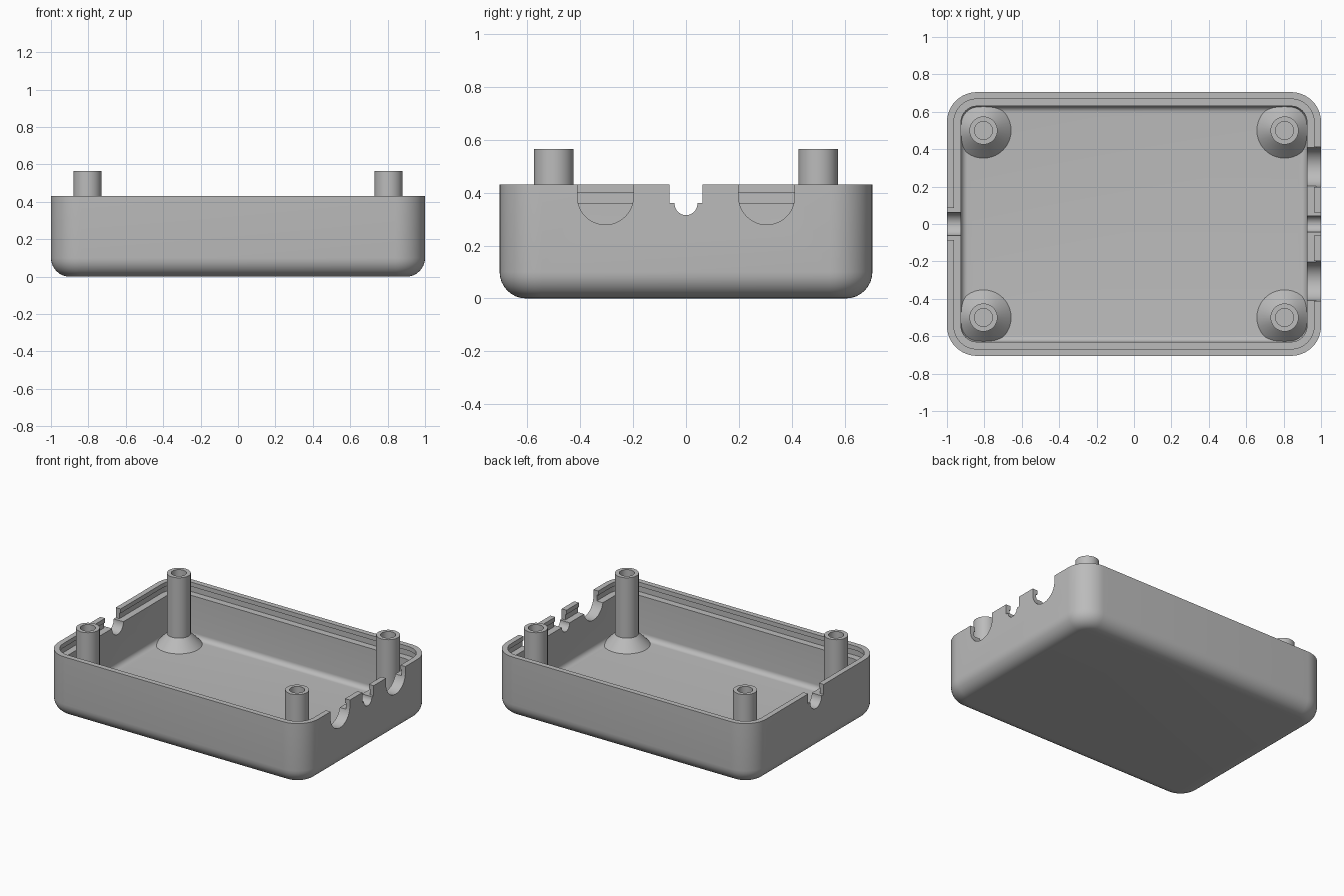
import bpy, bmesh, math
from mathutils import Matrix

cube = bpy.data.objects.get("Cube")
if cube:
    bpy.data.objects.remove(cube, do_unlink=True)

grey = bpy.data.materials.new("light grey plastic")
grey.use_nodes = True
COLOUR = (0.5, 0.5, 0.5, 1)
grey.diffuse_color = COLOUR
grey.node_tree.nodes["Principled BSDF"].inputs["Base Color"].default_value = COLOUR

HALF_X, HALF_Y, CORNER = 1.0, 0.705, 0.16
RIM, LEDGE, FLOOR, WALL = 0.43, 0.36, 0.07, 0.075


def make_object(name, bm):
    bmesh.ops.recalc_face_normals(bm, faces=bm.faces)
    mesh = bpy.data.meshes.new(name)
    bm.to_mesh(mesh)
    bm.free()
    mesh.materials.append(grey)
    obj = bpy.data.objects.new(name, mesh)
    bpy.context.collection.objects.link(obj)
    return obj


def loft(bm, rings):
    """Skin closed rings of points and cap both ends."""
    rows = [[bm.verts.new(p) for p in ring] for ring in rings]
    for a, b in zip(rows, rows[1:]):
        for i in range(len(a)):
            j = (i + 1) % len(a)
            bm.faces.new((a[i], a[j], b[j], b[i]))
    bm.faces.new(rows[0])
    bm.faces.new(rows[-1])


def rounded_ring(inset, z, steps=12):
    """Rounded rectangle, moved inwards from the outer wall."""
    r = CORNER - inset
    points = []
    for k, (sx, sy) in enumerate(((1, 1), (-1, 1), (-1, -1), (1, -1))):
        for i in range(steps + 1):
            a = math.pi / 2 * (k + i / steps)
            points.append((sx * (HALF_X - CORNER) + r * math.cos(a),
                           sy * (HALF_Y - CORNER) + r * math.sin(a), z))
    return points


def smooth(obj):
    bpy.ops.object.select_all(action='DESELECT')
    obj.select_set(True)
    bpy.context.view_layer.objects.active = obj
    bpy.ops.object.shade_smooth_by_angle(angle=math.radians(30))


# Shell: rounded underside, stepped rim with a shallow groove, filleted floor
def fillet(radius, inset, z, steps=8):
    return [(inset + radius * (1 - math.sin(a)), z + radius * (1 - math.cos(a)))
            for a in (math.pi / 2 * i / steps for i in range(steps + 1))]


profile = fillet(0.1, 0, 0)
profile += [(0, RIM), (0.037, RIM), (0.037, 0.4), (0.028, 0.4), (0.028, LEDGE), (WALL, LEDGE)]
profile += reversed(fillet(0.035, WALL, FLOOR))
bm = bmesh.new()
loft(bm, [rounded_ring(inset, z) for inset, z in profile])
shell = make_object("case_shell", bm)


# Cable openings: round bottomed slots and wider rectangular rim gaps
def slot_cutter(name, side, y, radius, z):
    outline = [(y + radius * math.cos(a), z + radius * math.sin(a))
               for a in (math.pi + math.pi * i / 24 for i in range(25))]
    outline += [(y + radius, 0.6), (y - radius, 0.6)]
    cutter(name, side, outline)


def gap_cutter(name, side, half):
    cutter(name, side, [(-half, LEDGE), (half, LEDGE), (half, 0.6), (-half, 0.6)])


def cutter(name, side, outline):
    bm = bmesh.new()
    loft(bm, [[(side * x, y, z) for y, z in outline] for x in (0.85, 1.1)])
    obj = make_object(name, bm)
    obj.hide_render = True
    obj.hide_viewport = True
    mod = shell.modifiers.new(name, 'BOOLEAN')
    mod.operation = 'DIFFERENCE'
    mod.solver = 'EXACT'
    mod.object = obj
    cutters.append(obj)


cutters = []
slot_cutter("front_port_cutter", 1, -0.305, 0.106, 0.385)
slot_cutter("back_port_cutter", 1, 0.305, 0.106, 0.385)
slot_cutter("small_port_cutter", 1, 0, 0.043, LEDGE - 0.002)
gap_cutter("small_gap_cutter", 1, 0.062)
slot_cutter("cable_port_cutter", -1, 0, 0.062, LEDGE - 0.002)
gap_cutter("cable_gap_cutter", -1, 0.085)

# Bake the openings, then drop the cutters
bpy.context.view_layer.update()
depsgraph = bpy.context.evaluated_depsgraph_get()
baked = bpy.data.meshes.new_from_object(shell.evaluated_get(depsgraph))
shell.modifiers.clear()
shell.data = baked
for obj in cutters:
    bpy.data.objects.remove(obj, do_unlink=True)
smooth(shell)

# Screw posts: flared foot, straight tube, blind hole
post_profile = [(0.148, FLOOR - 0.01), (0.148, FLOOR), (0.075, FLOOR + 0.075),
                (0.075, 0.565), (0.048, 0.565), (0.048, 0.2)]
for x_name, sx in (("left", 1), ("right", -1)):
    for y_name, sy in (("front", -1), ("back", 1)):
        bm = bmesh.new()
        loft(bm, [[(r * math.cos(math.tau * i / 40), r * math.sin(math.tau * i / 40), z)
                   for i in range(40)] for r, z in post_profile])
        bmesh.ops.transform(bm, matrix=Matrix.Translation((sx * 0.805, sy * 0.5, 0)), verts=bm.verts)
        smooth(make_object(f"{y_name}_{x_name}_screw_post", bm))
